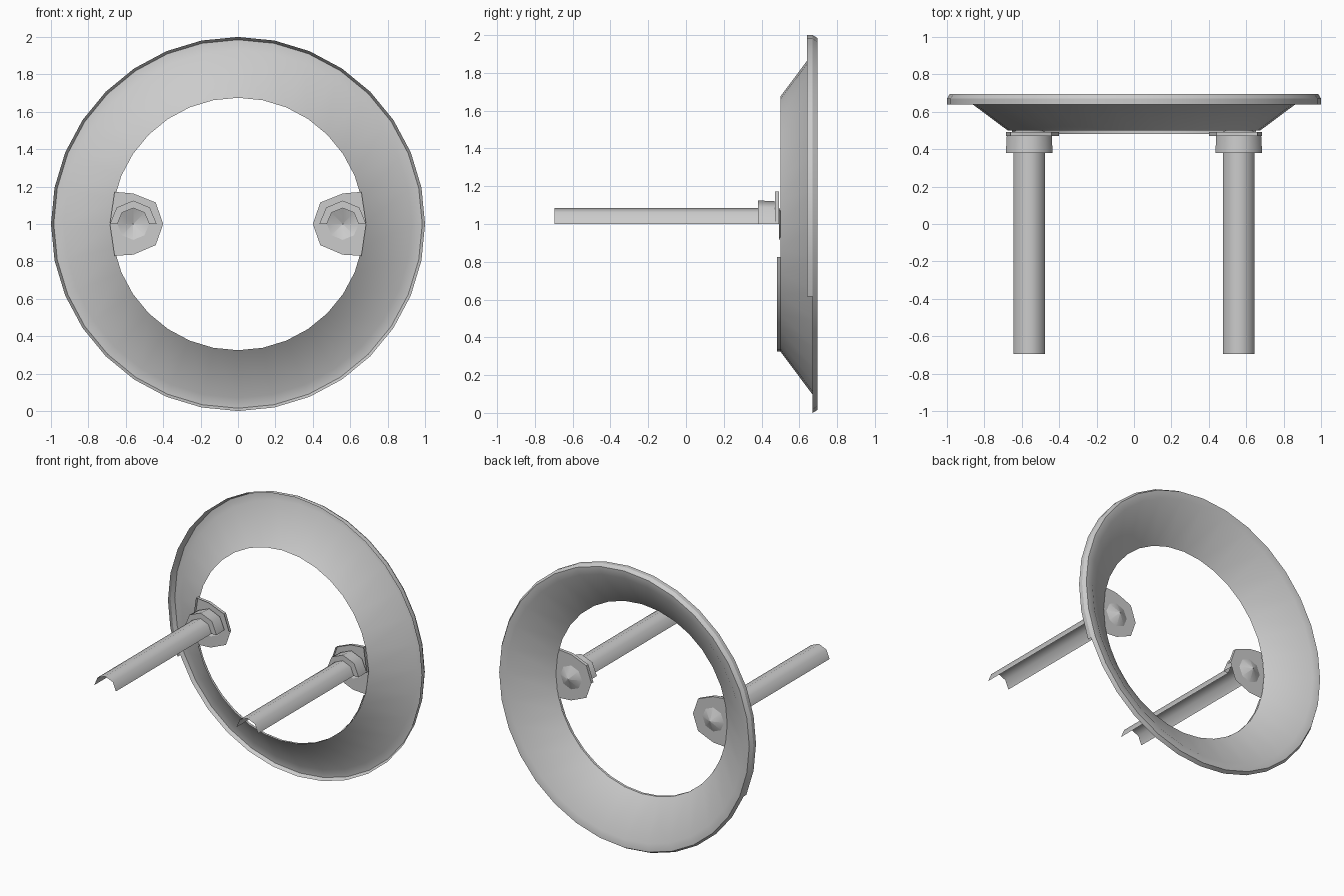
import bpy
from math import sin, cos, radians

if "Cube" in bpy.data.objects:
    bpy.data.objects.remove(bpy.data.objects["Cube"])

CX, CZ = 0.56, 1.0   # centre of the right-hand rod; also the ring's height


def loft(name, rows, closed=False, mirror=False, angle=40):
    """Skin a sheet through rows that have equal point counts."""
    n = len(rows[0])
    verts = [p for row in rows for p in row]
    faces = []
    for r in range(len(rows) - 1):
        for i in range(n if closed else n - 1):
            j = (i + 1) % n
            faces.append((r * n + i, r * n + j, (r + 1) * n + j, (r + 1) * n + i))
    mesh = bpy.data.meshes.new(name)
    mesh.from_pydata(verts, [], faces)
    mesh.validate()
    obj = bpy.data.objects.new(name, mesh)
    bpy.context.collection.objects.link(obj)
    if mirror:
        obj.modifiers.new("mirror", 'MIRROR').use_mirror_merge = False
    bpy.ops.object.select_all(action='DESELECT')
    obj.select_set(True)
    bpy.context.view_layer.objects.active = obj
    bpy.ops.object.shade_smooth_by_angle(angle=radians(angle))
    return obj


def arc(x, r, y, a0, a1, steps, full=False):
    """Points on an arc in the upright plane at depth y."""
    pts = []
    for i in range(steps + (0 if full else 1)):
        a = radians(a0 + (a1 - a0) * i / steps)
        pts.append((x + r * cos(a), y, CZ + r * sin(a)))
    return pts


# Conical ring with a rolled outer rim
ring_profile = [(0.675, 0.50), (0.93, 0.69), (0.985, 0.695), (1.0, 0.67)]
loft("ring", [arc(0, r, y, 0, 360, 32, True) for r, y in ring_profile], True, angle=60)

# Deeper rim skirt around the upper part of the ring
loft("upper_rim_skirt", [arc(0, 1.0, y, -22.5, 202.5, 20) for y in (0.67, 0.64)])

# Narrow lip along the lower inner edge
loft("lower_inner_lip", [arc(0, 0.675, y, 195, 345, 14) for y in (0.50, 0.482)])

# Half-round rods, open underneath
loft("rod", [arc(CX, 0.085, y, 0, 180, 4) for y in (-0.695, 0.38)], mirror=True, angle=50)

# Half-round collars where rods meet the plates
loft("collar", [arc(CX, r, y, 0, 180, 4) for r, y in
                ((0.085, 0.38), (0.125, 0.38), (0.12, 0.475))], mirror=True, angle=50)

# Eight-sided mounting plates with a dished socket in the middle
outline = [(0.685, 1.0), (0.66, 1.172), (0.56, 1.163), (0.44, 1.115),
           (0.40, 1.0), (0.44, 0.887), (0.56, 0.836), (0.66, 0.83)]
plate = [(x, 0.493, z) for x, z in outline]
hole = arc(CX, 0.085, 0.493, 0, 360, 8, True)
loft("mounting_plate", [plate, hole], True, True)
loft("socket", [hole, arc(CX, 0.002, 0.53, 0, 360, 8, True)], True, True, 60)

# Raised border over the upper half of each plate
loft("plate_border", [[(x, y, z) for x, z in outline[:5]] for y in (0.493, 0.47)],
     mirror=True)
